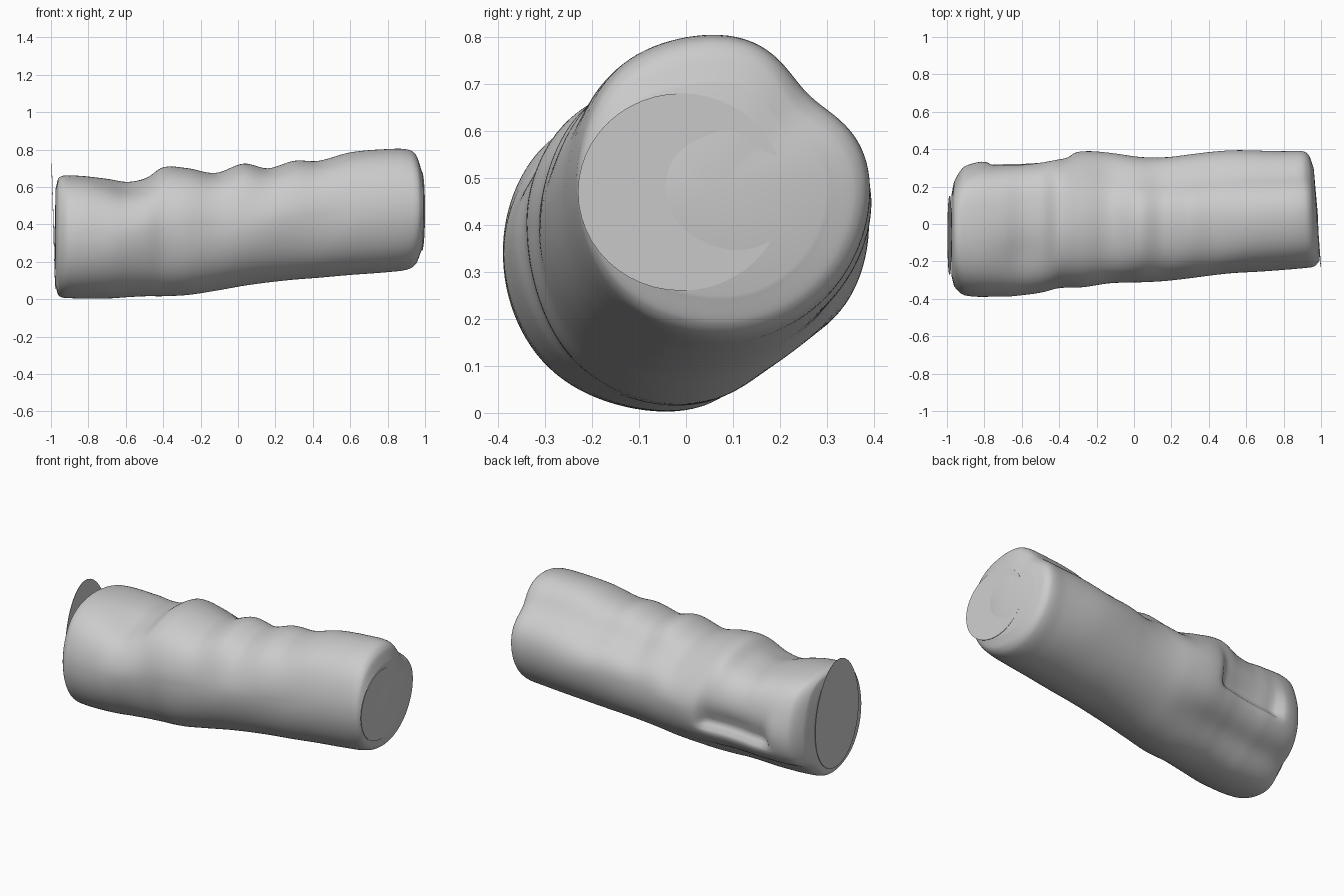
import bpy, bmesh, math
from math import sin, cos, exp, pi

old = bpy.data.objects.get("Cube")
if old:
    bpy.data.objects.remove(old, do_unlink=True)

# One plain clay colour for every part
clay = bpy.data.materials.new("clay_grey")
clay.use_nodes = True
clay.diffuse_color = (0.6, 0.6, 0.6, 1)
clay.node_tree.nodes["Principled BSDF"].inputs["Base Color"].default_value = clay.diffuse_color

SIDES = 112
SUBSTEPS = 7

# Stations along the grip: x, top z, bottom z, front y, back y
STATIONS = [
    (-.975, .59, .07, -.28, .16),
    (-.96, .645, .02, -.335, .23),
    (-.9, .66, .005, -.383, .31),
    (-.7, .645, .003, -.388, .34),
    (-.59, .63, .01, -.375, .345),
    (-.49, .65, .015, -.36, .355),
    (-.4, .705, .015, -.34, .37),
    (-.27, .70, .022, -.34, .385),
    (-.12, .675, .045, -.32, .375),
    (.03, .725, .072, -.31, .36),
    (.16, .70, .09, -.30, .362),
    (.3, .74, .105, -.287, .375),
    (.43, .74, .115, -.275, .385),
    (.6, .785, .13, -.26, .393),
    (.8, .803, .145, -.245, .39),
    (.91, .80, .16, -.235, .39),
    (.955, .77, .19, -.225, .365),
    (.98, .70, .25, -.195, .30),
]


def finish(bm, name, smooth=True):
    """Turn a bmesh into a named object in the clay colour."""
    bmesh.ops.recalc_face_normals(bm, faces=bm.faces)
    mesh = bpy.data.meshes.new(name)
    bm.to_mesh(mesh)
    bm.free()
    mesh.materials.append(clay)
    for poly in mesh.polygons:
        poly.use_smooth = smooth
    obj = bpy.data.objects.new(name, mesh)
    bpy.context.collection.objects.link(obj)


def bump(value, centre, width):
    return exp(-((value - centre) / width) ** 2)


def window(value, low, high, soft):
    """About one between low and high, about zero outside."""
    return 0.25 * (1 + math.tanh((value - low) / soft)) * (1 + math.tanh((high - value) / soft))


def slope(i, k):
    a, b = STATIONS[max(i - 1, 0)], STATIONS[min(i + 1, len(STATIONS) - 1)]
    return (b[k] - a[k]) / (b[0] - a[0])


def station_at(i, t):
    """Smooth blend between station i and the next one."""
    a, b = STATIONS[i], STATIONS[i + 1]
    step = b[0] - a[0]
    row = [a[0] + step * t]
    for k in range(1, len(a)):
        row.append(a[k] * (1 + 2 * t) * (1 - t) ** 2 + b[k] * t * t * (3 - 2 * t)
                   + step * (slope(i, k) * t * (1 - t) ** 2 + slope(i + 1, k) * t * t * (t - 1)))
    return row


def section_point(row, angle):
    """Point on the hand-shaped section, angle measured from the back upwards."""
    x, top, bottom, front, back = row
    cy, cz = .02 + .06 * x, .41 + .08 * x
    c, s = cos(angle), sin(angle)
    deg = math.degrees((angle + pi) % (2 * pi) - pi)
    dent = .05 * bump(deg, 46, 23) * window(x, -.1, 2, .25)       # flattened upper back
    dent += .02 * bump(deg, 38, 25) * window(x, .93, 2, .03)      # rounded far corner
    dent -= .03 * bump(deg, 50, 22) * window(x, -2, -.35, .12)    # full upper back
    dent += .03 * bump(deg, 118, 25) * bump(x, -.6, .14)          # thumb hollow
    dent += .045 * bump(deg, -53, 20) * window(x, -2, -.2, .15)   # flattened lower back
    dent -= .014 * bump(deg, 133, 24) + .008 * bump(deg, -133, 24)  # fuller front shoulders
    # Pressed panel with a crisp lower lip that fades out upwards
    dent += .045 * window(x, -.77, -.34, .02) * window(deg, -14, 90, 2.5) * bump(deg, -14, 26)
    dent += .005 * sin(9 * x + 3 * angle) * window(x, -.8, .6, .1) * (1 - abs(s))
    keep = 1 - dent / .33
    y = cy + keep * c * (back - cy if c > 0 else cy - front)
    z = cz + keep * s * (top - cz if s > 0 else cz - bottom)
    tilt = -.065 * y * max(0, (x - .88) / .1)
    return (x + tilt, y, z)


# Hand-squeezed grip body
rows = [station_at(i, j / SUBSTEPS) for i in range(len(STATIONS) - 1) for j in range(SUBSTEPS)]
rows.append(STATIONS[-1])
bm = bmesh.new()
rings = [[bm.verts.new(section_point(r, 2 * pi * k / SIDES)) for k in range(SIDES)] for r in rows]
for a, b in zip(rings, rings[1:]):
    for k in range(SIDES):
        n = (k + 1) % SIDES
        bm.faces.new((a[k], a[n], b[n], b[k]))
for ring, push in ((rings[0], -.006), (rings[-1], .006)):
    centre = sum((v.co for v in ring), start=ring[0].co * 0) / SIDES
    centre.x += push
    hub = bm.verts.new(centre)
    for k in range(SIDES):
        bm.faces.new((ring[k], ring[(k + 1) % SIDES], hub))
finish(bm, "grip_body")


def end_sheet(name, x, cy, cz, half_y, half_z, lean_y, lean_z, taper):
    """Thin flat sheet lying across one end."""
    bm = bmesh.new()
    verts = []
    for k in range(48):
        a = 2 * pi * k / 48
        y = half_y * cos(a) * (1 - taper * sin(a))
        z = half_z * sin(a)
        verts.append(bm.verts.new((x + lean_y * y + lean_z * z, cy + y, cz + z)))
    face = bm.faces.new(verts)
    thick = bmesh.ops.extrude_face_region(bm, geom=[face])
    side = math.copysign(.003, x)
    for v in thick["geom"]:
        if isinstance(v, bmesh.types.BMVert):
            v.co.x -= side
    finish(bm, name, smooth=False)


# Loose sheet sticking up past the right end, and the flat patch on the left end
end_sheet("right_end_flap", -.988, -.06, .39, .21, .335, 0, -.03, .08)
end_sheet("left_end_patch", .984, -.01, .47, .22, .21, -.073, 0, 0)
